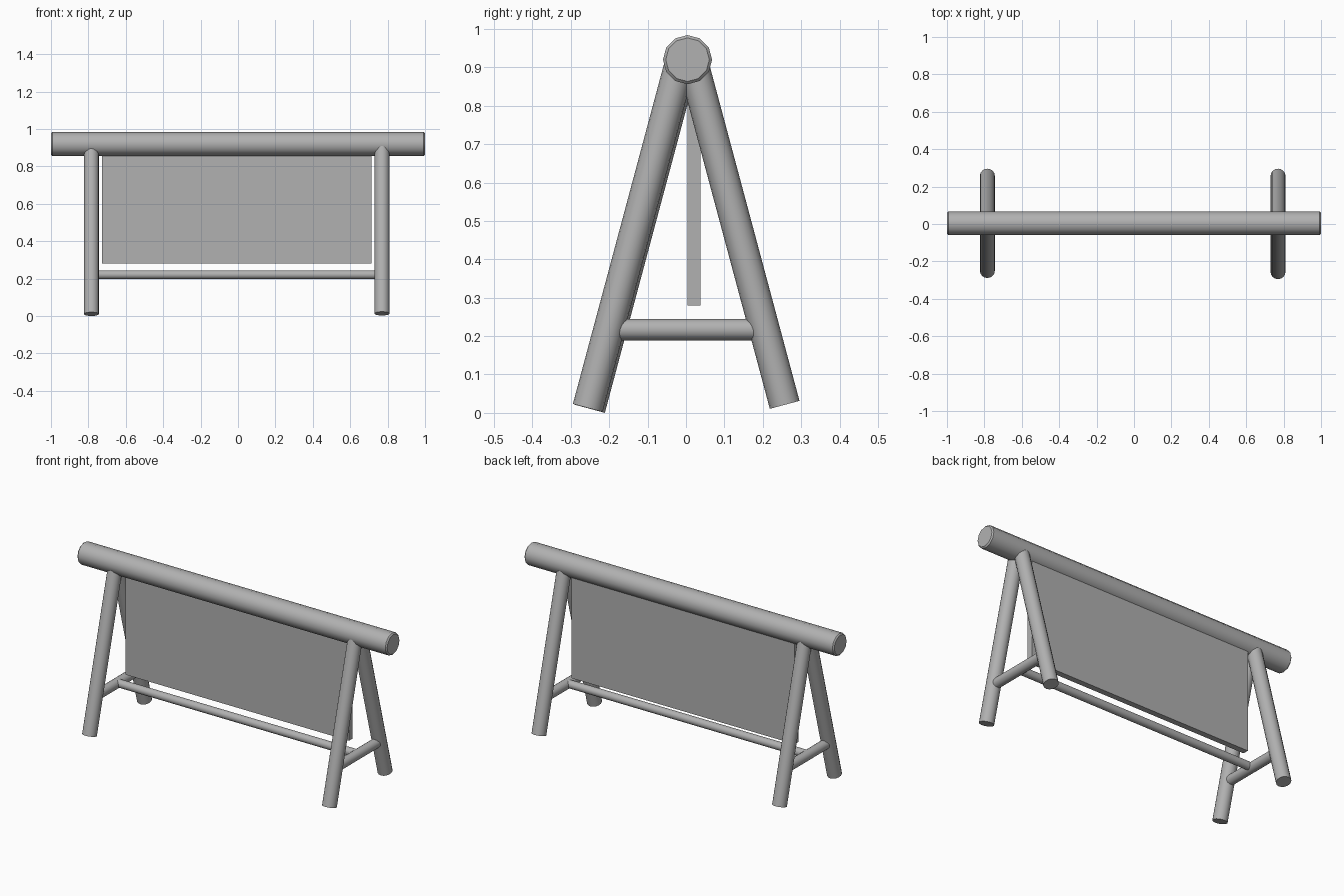
import bpy, math
from mathutils import Vector

if "Cube" in bpy.data.objects:
    bpy.data.objects.remove(bpy.data.objects["Cube"])

# dark grey shared by every part
grey = bpy.data.materials.new("dark_grey")
grey.diffuse_color = (0.44, 0.44, 0.44, 1)
grey.use_nodes = True
grey.node_tree.nodes["Principled BSDF"].inputs["Base Color"].default_value = grey.diffuse_color


def log(name, start, end, radius, sides=16, bevel=0.0):
    """Round pole running from start to end."""
    a, b = Vector(start), Vector(end)
    axis = b - a
    bpy.ops.mesh.primitive_cylinder_add(
        vertices=sides, radius=radius, depth=axis.length, location=(a + b) / 2,
        rotation=axis.to_track_quat('Z', 'Y').to_euler())
    obj = bpy.context.object
    obj.name = name
    obj.data.materials.append(grey)
    if bevel:
        mod = obj.modifiers.new("edge_bevel", 'BEVEL')
        mod.width = bevel
        mod.segments = 1
        mod.limit_method = 'ANGLE'
        mod.angle_limit = math.radians(60)
    bpy.ops.object.shade_smooth_by_angle(angle=math.radians(50))
    return obj


# top beam
log("top_beam", (-1, 0.004, 0.92), (1, 0.004, 0.92), 0.064, sides=12, bevel=0.007)

# A-frame at each end: two leaning legs and a cross bar
LEFT, RIGHT = -0.784, 0.77
for side, x, front_y, front_z in (("left", LEFT, -0.25, 0.0105), ("right", RIGHT, -0.256, 0.013)):
    log(side + "_front_leg", (x, front_y, front_z), (x, front_y + 0.239, front_z + 0.892), 0.04)
    log(side + "_back_leg", (x, 0.257, 0.021), (x, 0.018, 0.913), 0.04)
    log(side + "_cross_bar", (x, -0.19, 0.217), (x, 0.19, 0.217), 0.028)

# long lower rail between the cross bars
log("lower_rail", (LEFT, 0.0, 0.221), (RIGHT, 0.0, 0.221), 0.023)

# hanging board
bpy.ops.mesh.primitive_cube_add(size=1, location=(-0.007, 0.021, 0.59))
board = bpy.context.object
board.name = "hanging_board"
board.scale = (1.442, 0.034, 0.62)
board.data.materials.append(grey)
